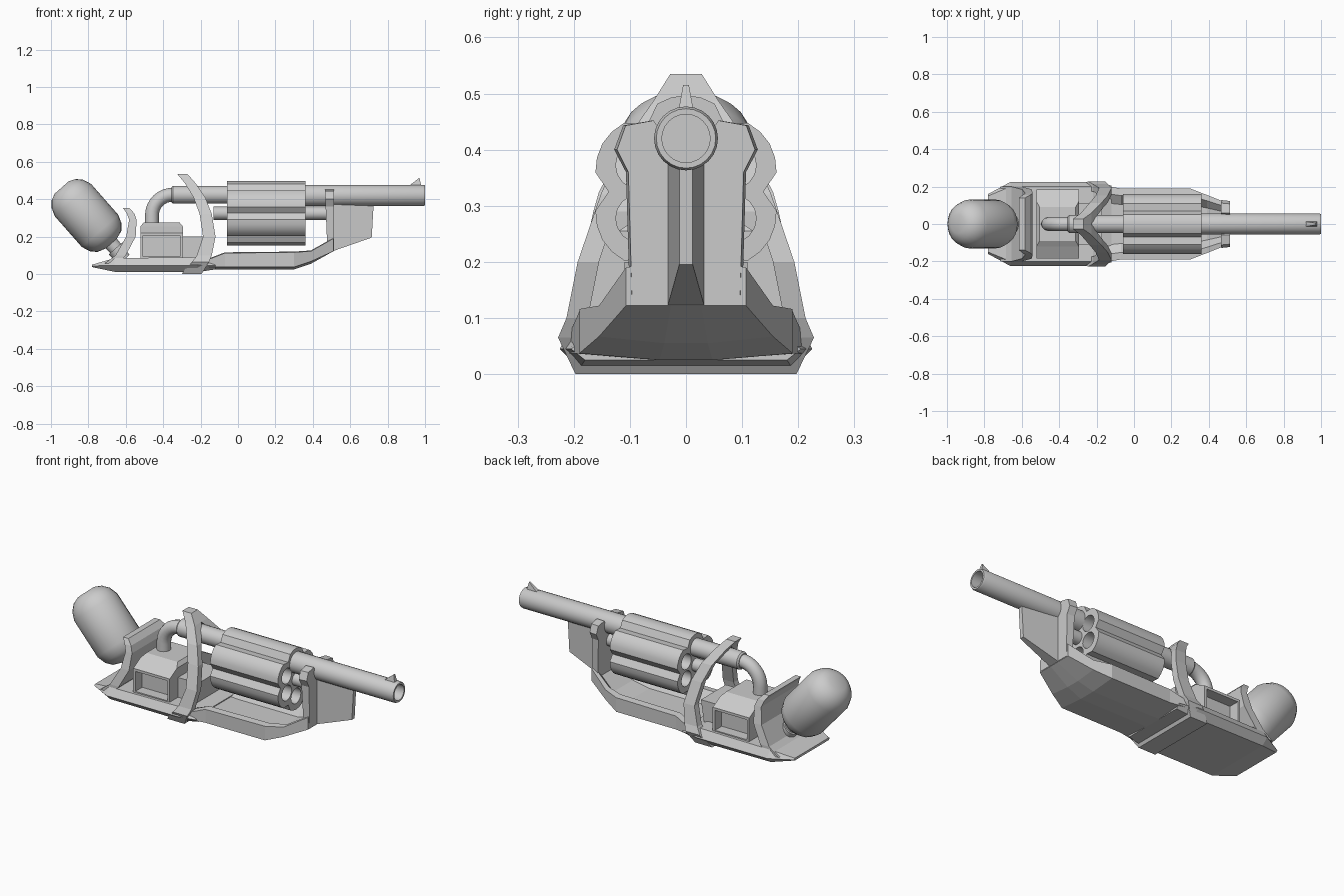
import bpy, bmesh
from math import sin, cos, pi, radians
from mathutils import Vector

if "Cube" in bpy.data.objects:
    bpy.data.objects.remove(bpy.data.objects["Cube"])


def finish(bm, name, smooth=False):
    bmesh.ops.recalc_face_normals(bm, faces=bm.faces)
    me = bpy.data.meshes.new(name)
    bm.to_mesh(me)
    bm.free()
    ob = bpy.data.objects.new(name, me)
    bpy.context.collection.objects.link(ob)
    if smooth:
        shade(ob)
    return ob


def select(ob):
    bpy.ops.object.select_all(action='DESELECT')
    ob.select_set(True)
    bpy.context.view_layer.objects.active = ob


def shade(ob):
    select(ob)
    bpy.ops.object.shade_smooth_by_angle(angle=radians(35))


def loft(name, rings, smooth=False, closed=False):
    """Skin a list of equal-length point rings; cap the ends unless closed."""
    bm = bmesh.new()
    vs = [[bm.verts.new(p) for p in r] for r in rings]
    n = len(rings[0])
    for a, b in zip(vs, vs[1:] + (vs[:1] if closed else [])):
        for i in range(n):
            bm.faces.new((a[i], a[(i + 1) % n], b[(i + 1) % n], b[i]))
    if not closed:
        bm.faces.new(vs[0])
        bm.faces.new(vs[-1])
    return finish(bm, name, smooth)


def lathe(name, profile, origin, direction, n=24, closed=False):
    """Turn (distance, radius) pairs around an axis."""
    d = Vector(direction).normalized()
    u = Vector((0, 1, 0))
    w = d.cross(u)
    o = Vector(origin)
    rings = [[o + d * t + r * (u * cos(2 * pi * i / n) + w * sin(2 * pi * i / n))
              for i in range(n)] for t, r in profile]
    return loft(name, rings, True, closed)


def mirrored(x, half):
    """Full cross-section at x from the +y half, listed bottom to top."""
    return [(x, y, z) for y, z in half] + [(x, -y, z) for y, z in reversed(half)]


def curve_mesh(name, splines, closed, **settings):
    cu = bpy.data.curves.new(name, 'CURVE')
    for k, v in settings.items():
        setattr(cu, k, v)
    for pts in splines:
        sp = cu.splines.new('POLY')
        sp.points.add(len(pts) - 1)
        for p, c in zip(sp.points, pts):
            p.co = (*c, 1)
        sp.use_cyclic_u = closed
    ob = bpy.data.objects.new(name, cu)
    bpy.context.collection.objects.link(ob)
    return ob


def to_mesh(ob):
    select(ob)
    bpy.ops.object.convert(target='MESH')
    shade(bpy.context.object)


AXIS_Z, BORE_Z, OFF = 0.325, 0.42, 0.095

# Fluted revolving cylinder with six open chambers
outline = []
for k in range(6):
    for da, r in ((-18, .165), (-9, .17), (0, .172), (9, .17), (18, .165), (30, .138)):
        a = radians(90 + k * 60 + da)
        outline.append((r * cos(a), r * sin(a), 0))
holes = []
for k in range(6):
    a = radians(90 + k * 60)
    holes.append([(OFF * cos(a) + .043 * cos(t * pi / 8), OFF * sin(a) + .043 * sin(t * pi / 8), 0)
                  for t in range(16)])
drum = curve_mesh("revolving_cylinder", [outline] + holes, True,
                  dimensions='2D', fill_mode='BOTH', extrude=.21)
drum.rotation_euler = (pi / 2, 0, pi / 2)
drum.location = (.15, 0, AXIS_Z)
to_mesh(drum)
lathe("cylinder_axle", [(0, .035), (.62, .035)], (-.13, 0, AXIS_Z), (1, 0, 0))

# Barrel with hollow muzzle, and its front sight
lathe("barrel", [(0, .057), (.63, .057), (.64, .053), (.64, .043), (0, .043)],
      (.36, 0, BORE_Z), (1, 0, 0), closed=True)
lathe("barrel_plug", [(0, .045), (.4, .045)], (.3, 0, BORE_Z), (1, 0, 0))
sight = [(.915, .472), (.97, .515), (.98, .472)]
loft("front_sight", [[(x, y * (.4 if z > .5 else 1), z) for x, z in sight] for y in (-.013, .013)])

# Feed pipe: straight collar and elbow down into the feed box
lathe("feed_pipe", [(0, .04), (.008, .048), (.31, .048)], (-.355, 0, .424), (1, 0, 0))
path = [(-.34, 0, .424)] + [(-.35 - .11 * sin(a), 0, .314 + .11 * cos(a))
                            for a in (i * pi / 16 for i in range(9))] + [(-.46, 0, .26)]
to_mesh(curve_mesh("feed_elbow", [path], False, dimensions='3D', bevel_depth=.037,
                   bevel_resolution=4, use_fill_caps=True))

# Tilted tank with a short neck
lathe("tank", [(-.2, .05), (-.185, .085), (-.155, .113), (-.11, .13), (.11, .13),
               (.155, .113), (.185, .085), (.2, .04), (.31, .034)],
      (-.81, 0, .313), (.66, 0, -.75))
lathe("tank_neck_collar", [(0, .048), (.03, .048)], (-.655, 0, .137), (.66, 0, -.75), 16)

# Feed box with sloped lid and recessed side windows
bm = bmesh.new()
bmesh.ops.create_cube(bm, size=1)
for v in bm.verts:
    v.co = (-.408 + v.co.x * .226, v.co.y * .37, .15 + v.co.z * .14)
bm.normal_update()
for f in [f for f in bm.faces if abs(f.normal.y) > .9]:
    s = f.normal.y
    bmesh.ops.inset_individual(bm, faces=[f], thickness=.02)
    r = bmesh.ops.extrude_discrete_faces(bm, faces=[f])
    bmesh.ops.translate(bm, verts=r['faces'][0].verts, vec=(0, -.06 * s, 0))
finish(bm, "feed_box")
rect = lambda x0, x1, y, z: [(x0, -y, z), (x1, -y, z), (x1, y, z), (x0, y, z)]
loft("feed_box_lid", [rect(-.521, -.295, .185, .218), rect(-.521, -.295, .12, .255),
                      rect(-.505, -.312, .09, .275)])
loft("feed_block", [rect(-.30, -.19, .11, .07), rect(-.30, -.17, .11, .2)])

# Rear base slab
rear = []
for x, half in ((-.78, [(.15, .037), (.16, .044), (.15, .05)]),
                (-.66, [(.19, .012), (.225, .045), (.2, .085)]),
                (-.22, [(.19, .01), (.225, .045), (.2, .09)]),
                (-.12, [(.18, .025), (.205, .045), (.18, .06)])):
    rear.append(mirrored(x, half))
loft("rear_base", rear)

# Front cradle: a shallow trough that narrows and rises to the bracket
cradle = []
for x, w, zb, zt, zf in ((-.2, .212, .025, .062, .055), (-.07, .19, .025, .112, .055),
                         (.30, .19, .025, .116, .055), (.39, .155, .055, .122, .085),
                         (.51, .107, .122, .19, .17)):
    cradle.append(mirrored(x, [(w * .25, zb), (w, zb + .012 * (x < .5)), (w, zt),
                               (w * .8, zt + .004), (w * .55, zf)]))
loft("front_cradle", cradle)

# Front bracket plate holding axle and barrel
half = [(.1, .125), (.107, .36), (.128, .4), (.112, .443), (.06, .452), (.045, .43)]
back = mirrored(.47, half)
loft("front_bracket", [[(x - .005 + (.45 - z) * .04, y, z) for x, y, z in back],
                       [(.512, y * .96, z) for x, y, z in back]])

# Wedge fin below the barrel
loft("barrel_fin", [[(.50, -.033, .12), (.50, .033, .12), (.50, .033, .38), (.50, -.033, .38)],
                    [(.715, -.012, .195), (.715, .012, .195), (.725, .012, .37), (.725, -.012, .37)]])

# Roll-bar arch: two curved legs meeting in a narrow crest, strapped under the base
stations = [(0, -.30, -.195, .197, .12), (.065, -.245, -.155, .228, .17),
            (.10, -.22, -.14, .213, .175), (.2, -.187, -.12, .193, .155),
            (.32, -.205, -.14, .152, .115), (.41, -.238, -.175, .112, .075),
            (.487, -.285, -.228, .058, .0), (.535, -.325, -.27, .028, .0)]
for s, side in ((1, "left"), (-1, "right")):
    loft("arch_leg_" + side, [[(xb, s * yo, z), (xf, s * yo, z), (xf, s * yi, z), (xb, s * yi, z)]
                              for z, xb, xf, yo, yi in stations])
loft("arch_under_strap", [rect(-.30, -.195, .197, 0), rect(-.28, -.175, .21, .03)])

# Curved rear shield between tank and feed box
shield = [(.055, -.715, -.64, .2), (.1, -.655, -.6, .2), (.2, -.598, -.547, .185),
          (.29, -.582, -.542, .165), (.325, -.595, -.555, .155), (.353, -.615, -.582, .14)]
loft("rear_shield", [rect(xb, xf, y, z) for z, xb, xf, y in shield])
